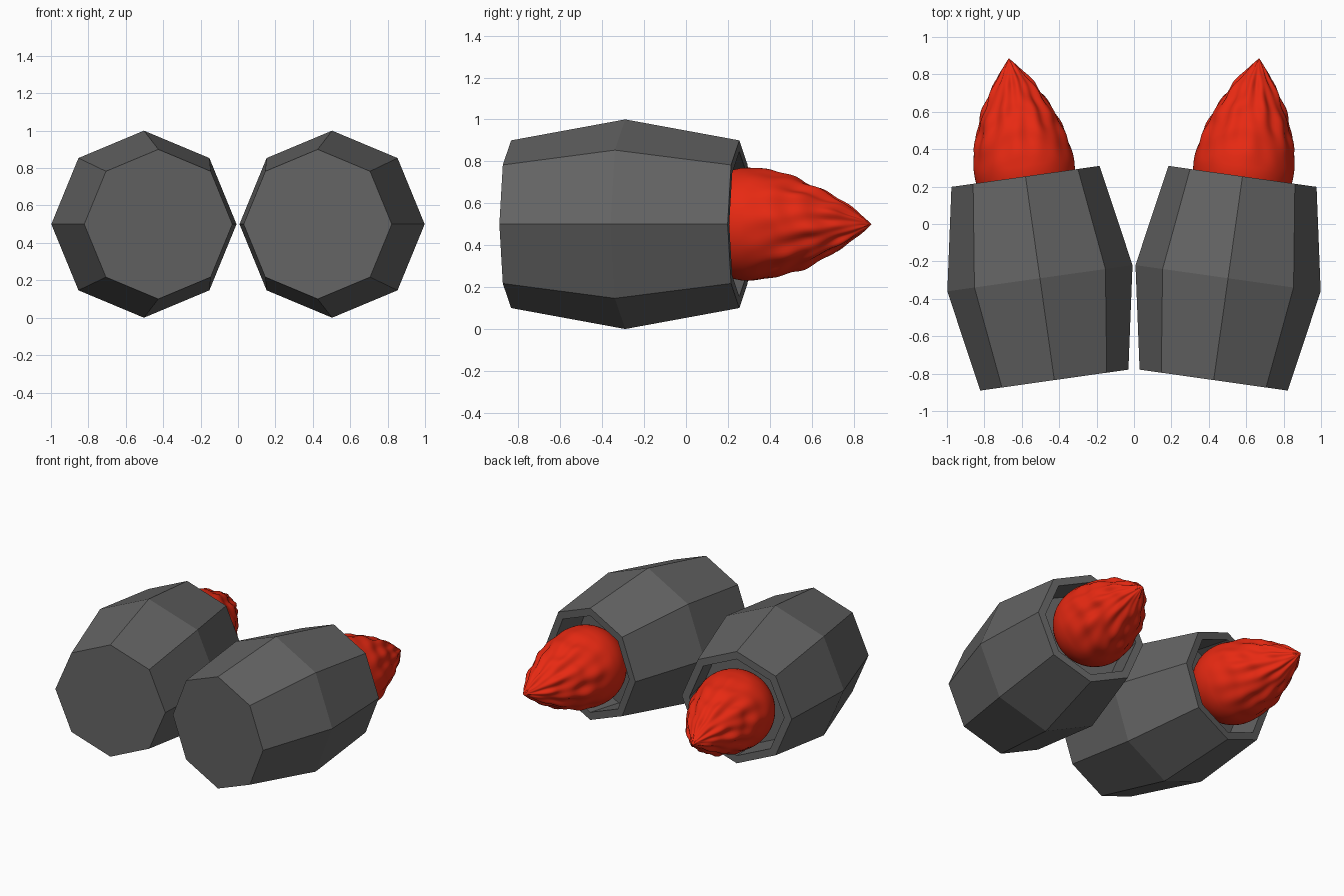
import bpy, bmesh, math
from mathutils import Vector, Matrix

if "Cube" in bpy.data.objects:
    bpy.data.objects.remove(bpy.data.objects["Cube"])

TILT = math.radians(8.05)
CENTRE = Vector((0.503, -0.29, 0.5))   # middle of the right-hand barrel


def material(name, rgb):
    m = bpy.data.materials.new(name)
    m.diffuse_color = (*rgb, 1)
    m.use_nodes = True
    m.node_tree.nodes["Principled BSDF"].inputs["Base Color"].default_value = m.diffuse_color
    return m


GREY = material("dark grey metal", (0.125, 0.125, 0.125))
RED = material("flame red", (0.8, 0.022, 0.006))


def lathe(name, profile, sides, mat, side, smooth=False, bump=None):
    """Revolve (distance, radius) pairs about the tilted axis; side -1 mirrors in x."""
    bm = bmesh.new()
    frame = (Matrix.Diagonal((side, 1, 1, 1)) @ Matrix.Translation(CENTRE)
             @ Matrix.Rotation(-TILT, 4, 'Z'))
    rings = []
    for t, r in profile:
        if r == 0:
            rings.append([bm.verts.new(frame @ Vector((0, t, 0)))] * sides)
            continue
        ring = []
        for i in range(sides):
            a = 2 * math.pi * i / sides
            rr = r + (bump(t, a) if bump else 0)
            ring.append(bm.verts.new(frame @ Vector((rr * math.cos(a), t, rr * math.sin(a)))))
        rings.append(ring)
    for lo, hi in zip(rings, rings[1:]):
        for i in range(sides):
            j = (i + 1) % sides
            corners = list(dict.fromkeys((lo[i], lo[j], hi[j], hi[i])))
            bm.faces.new(corners)
    # close open ends with flat caps
    for ring in (rings[0], rings[-1]):
        if len(set(ring)) > 2:
            bm.faces.new(ring)
    bmesh.ops.recalc_face_normals(bm, faces=bm.faces)
    for f in bm.faces:
        f.smooth = smooth
    me = bpy.data.meshes.new(name)
    bm.to_mesh(me)
    bm.free()
    me.materials.append(mat)
    ob = bpy.data.objects.new(name, me)
    bpy.context.collection.objects.link(ob)
    return ob


# octagonal barrel: flat front, wide middle, rim and recess at the back
BARREL = [(-0.55, 0.4), (0, 0.5), (0.55, 0.4), (0.55, 0.345), (0.28, 0.37)]

# flame outline from the rounded root to the tip
ROOT, WIDE, TIP = 0.33, 0.59, 1.187
FLAME = [(ROOT, 0)]
for k in range(1, 13):
    a = math.pi / 2 * k / 12
    FLAME.append((WIDE - (WIDE - ROOT) * math.cos(a), 0.27 * math.sin(a)))
for k in range(1, 37):
    s = k / 36
    FLAME.append((WIDE + (TIP - WIDE) * s, 0.27 * (1 - s ** 1.75) ** 0.95 if k < 36 else 0))


def ripple(t, a):
    """Wavy lengthwise ridges that fade towards the root and the tip."""
    s = (t - WIDE) / (TIP - WIDE)
    if s <= 0:
        return 0
    fade = min(1, s * 2.5) * min(1, (1 - s) * 4)
    return fade * (0.006 * math.sin(9 * a + 5 * s)
                   + 0.005 * math.sin(14 * a - 7 * s + 1)
                   + 0.005 * math.sin(26 * s + 2 * math.sin(3 * a)))


for side, label in ((1, "right"), (-1, "left")):
    lathe(f"{label}_thruster_barrel", BARREL, 8, GREY, side)
    lathe(f"{label}_flame", FLAME, 96, RED, side, True, ripple)
